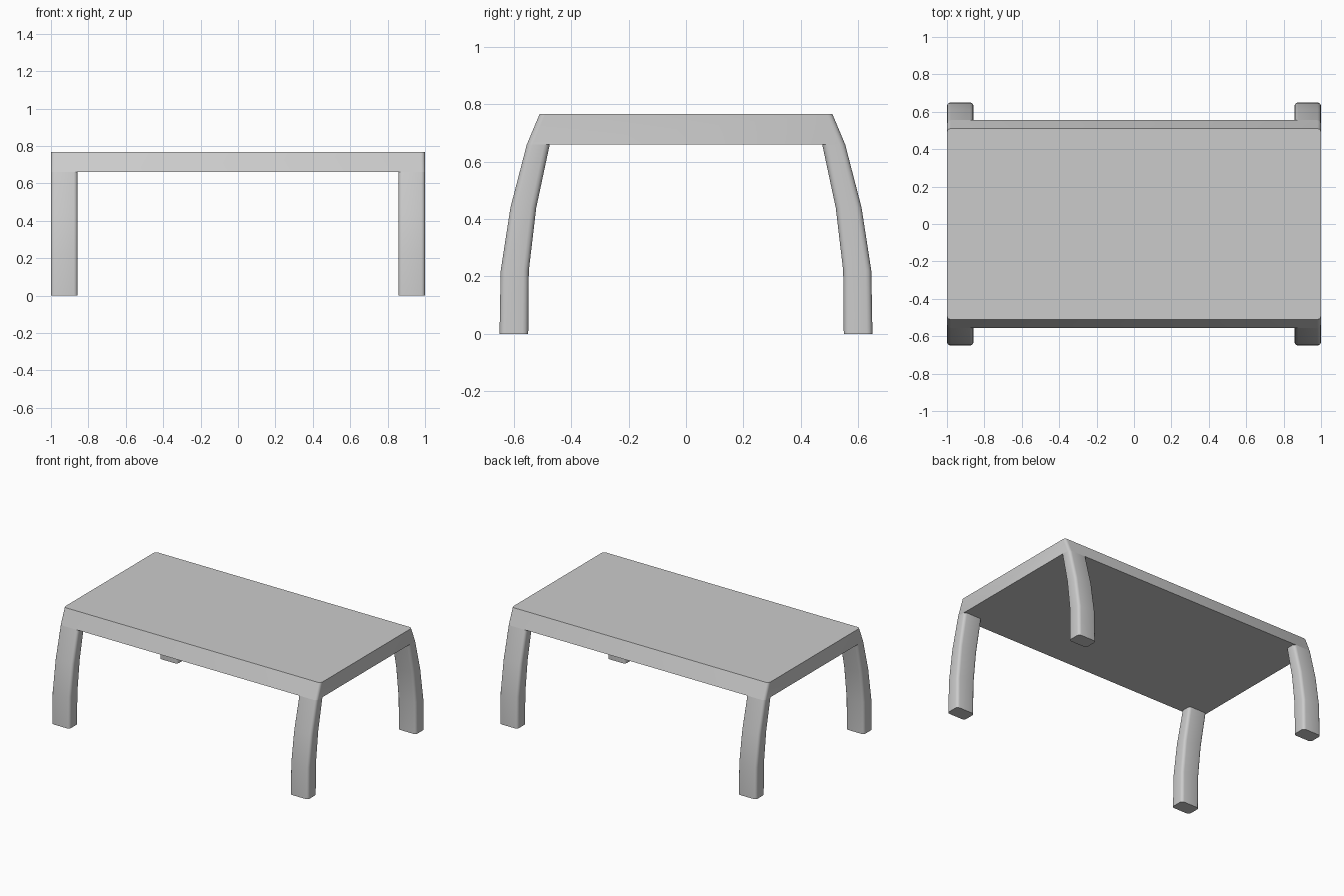
import bpy, bmesh, math

if "Cube" in bpy.data.objects:
    bpy.data.objects.remove(bpy.data.objects["Cube"])


def ring(x0, x1, y0, y1, z, r, seg=3):
    """Rounded rectangle outline at height z, counter-clockwise."""
    pts = []
    corners = [(x1 - r, y1 - r, 0), (x0 + r, y1 - r, 90),
               (x0 + r, y0 + r, 180), (x1 - r, y0 + r, 270)]
    for cx, cy, a0 in corners:
        for i in range(seg + 1):
            a = math.radians(a0 + 90 * i / seg)
            pts.append((cx + r * math.cos(a), cy + r * math.sin(a), z))
    return pts


def loft(name, rings, cap_top=True):
    """Skin a stack of outlines into one object."""
    bm = bmesh.new()
    rows = [[bm.verts.new(p) for p in r] for r in rings]
    n = len(rows[0])
    for a, b in zip(rows, rows[1:]):
        for i in range(n):
            j = (i + 1) % n
            bm.faces.new((a[i], a[j], b[j], b[i]))
    bm.faces.new(rows[0][::-1])
    if cap_top:
        bm.faces.new(rows[-1])
    bmesh.ops.recalc_face_normals(bm, faces=bm.faces[:])
    me = bpy.data.meshes.new(name)
    bm.to_mesh(me)
    bm.free()
    ob = bpy.data.objects.new(name, me)
    bpy.context.collection.objects.link(ob)
    bpy.ops.object.select_all(action='DESELECT')
    ob.select_set(True)
    bpy.context.view_layer.objects.active = ob
    bpy.ops.object.shade_smooth_by_angle(angle=math.radians(35))
    return ob


R = 0.02

# Table top with sloping front and back edges
loft("table_top", [ring(-1, 1, -0.555, 0.555, 0.66, R),
                   ring(-1, 1, -0.51, 0.51, 0.767, R)])

# Curved legs: height, inner y, outer y
PROFILE = [(0, 0.55, 0.65), (0.22, 0.548, 0.646),
           (0.44, 0.522, 0.612), (0.66, 0.475, 0.555)]

for sx, side in ((-1, "left"), (1, "right")):
    x0, x1 = sorted((0.858 * sx, sx))
    for sy, end in ((-1, "front"), (1, "back")):
        rings = [ring(x0, x1, min(a * sy, b * sy), max(a * sy, b * sy), z, R)
                 for z, a, b in PROFILE]
        loft(f"{end}_{side}_leg", rings, cap_top=False)
